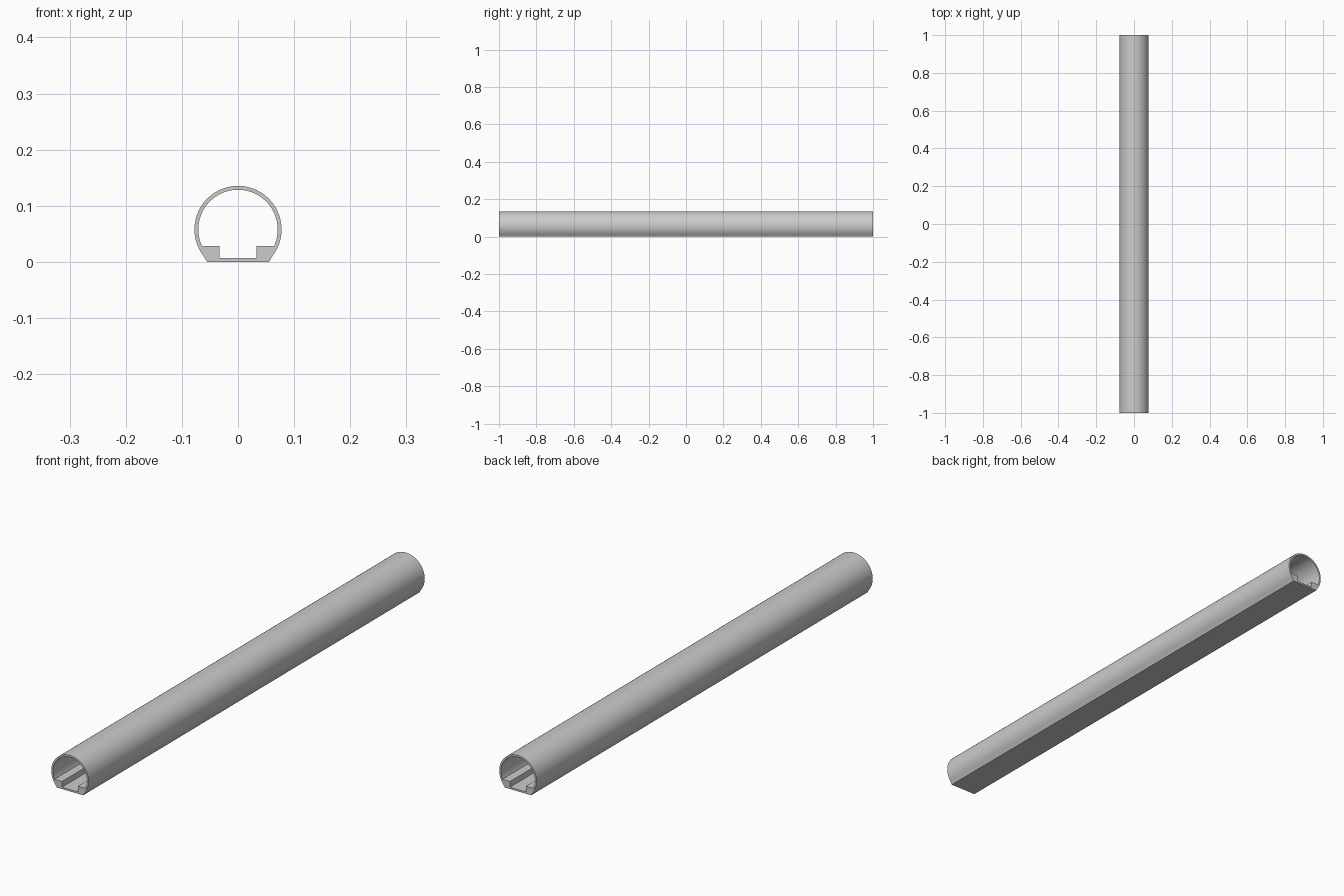
import bpy
from math import sin, cos, asin, pi, radians

if "Cube" in bpy.data.objects:
    bpy.data.objects.remove(bpy.data.objects["Cube"])

CENTER_Z = 0.0578   # height of the tube axis
OUTER_R = 0.0776
INNER_R = 0.0707
LEDGE_Z = 0.0285
FLOOR_Z = 0.007


def arc(radius, z_end, steps=64):
    """Arc over the top, from height z_end on the right to z_end on the left."""
    start = asin((z_end - CENTER_Z) / radius)
    sweep = pi - 2 * start
    return [(radius * cos(start + sweep * i / steps),
             CENTER_Z + radius * sin(start + sweep * i / steps))
            for i in range(steps + 1)]


def add_loop(curve, points):
    spline = curve.splines.new('POLY')
    spline.points.add(len(points) - 1)
    for p, (x, z) in zip(spline.points, points):
        p.co = (x, z, 0, 1)
    spline.use_cyclic_u = True


# Tunnel cross-section: outer shell with flat base, hollow with two side ledges
profile = bpy.data.curves.new("tunnel_tube", 'CURVE')
profile.dimensions = '2D'
profile.fill_mode = 'BOTH'
profile.extrude = 1.0
add_loop(profile, arc(OUTER_R, 0.01) + [(-0.0553, 0), (0.0553, 0)])
add_loop(profile, arc(INNER_R, LEDGE_Z) + [
    (-0.033, LEDGE_Z), (-0.033, FLOOR_Z), (0.033, FLOOR_Z), (0.033, LEDGE_Z)])

# Run the cross-section along y
tube = bpy.data.objects.new("tunnel_tube", profile)
bpy.context.collection.objects.link(tube)
tube.rotation_euler = (pi / 2, 0, 0)
bpy.context.view_layer.objects.active = tube
tube.select_set(True)
bpy.ops.object.convert(target='MESH')
tube = bpy.context.object

# Weld the caps to the walls
bpy.ops.object.mode_set(mode='EDIT')
bpy.ops.mesh.select_all(action='SELECT')
bpy.ops.mesh.remove_doubles(threshold=0.0001)
bpy.ops.mesh.normals_make_consistent(inside=False)
bpy.ops.object.mode_set(mode='OBJECT')
bpy.ops.object.transform_apply(location=False, rotation=True, scale=False)
bpy.ops.object.shade_smooth_by_angle(angle=radians(20))
